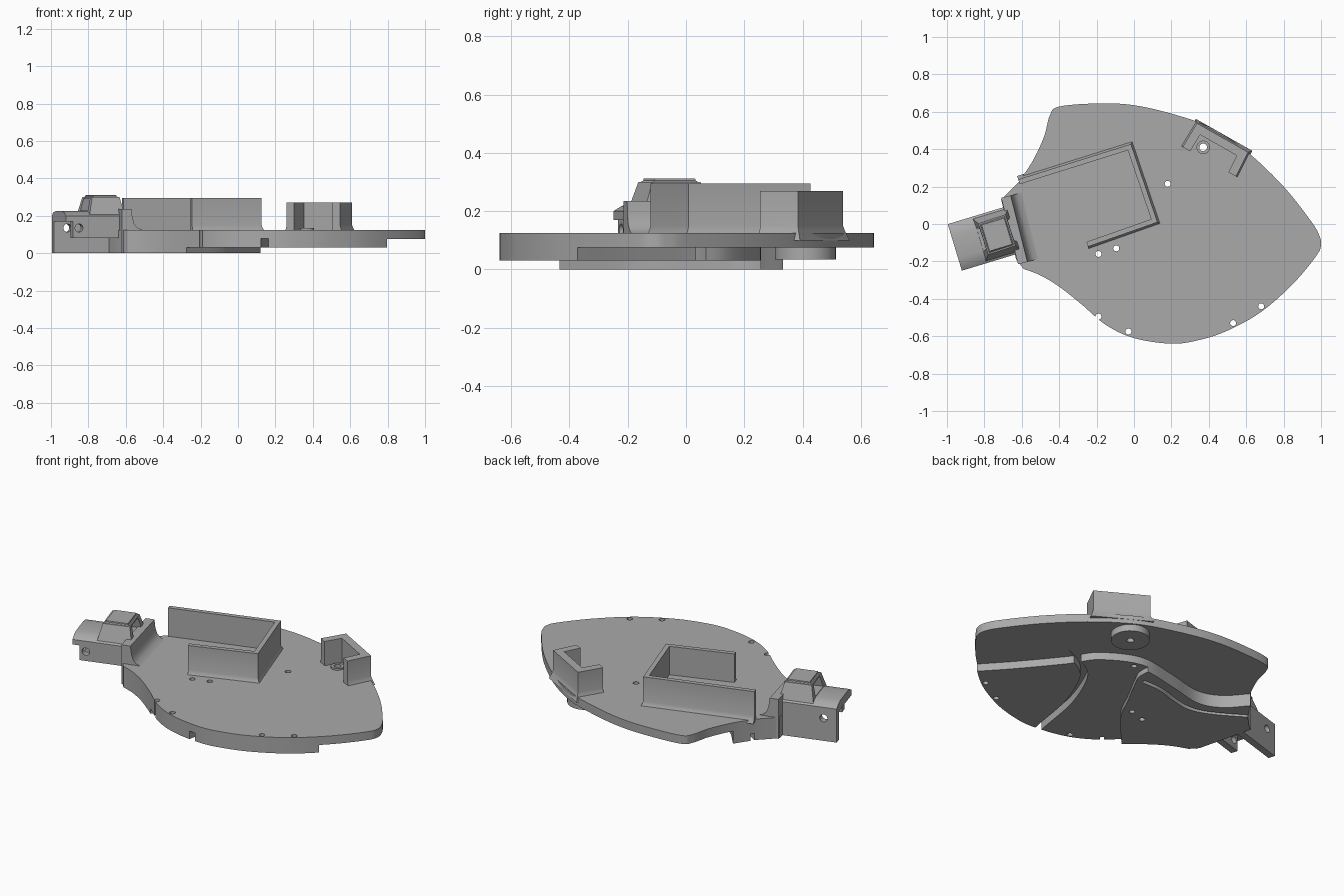
import bpy
import bmesh
import math
from mathutils import Vector, Matrix

if "Cube" in bpy.data.objects:
    bpy.data.objects.remove(bpy.data.objects["Cube"])

grey = bpy.data.materials.new("mid_grey")
grey.use_nodes = True
COLOUR = (0.4, 0.4, 0.4, 1)
grey.diffuse_color = COLOUR
grey.node_tree.nodes["Principled BSDF"].inputs["Base Color"].default_value = COLOUR


def finish(name, bm):
    bmesh.ops.recalc_face_normals(bm, faces=bm.faces)
    mesh = bpy.data.meshes.new(name)
    bm.to_mesh(mesh)
    bm.free()
    mesh.materials.append(grey)
    obj = bpy.data.objects.new(name, mesh)
    bpy.context.collection.objects.link(obj)
    return obj


def smooth(points, closed=False, steps=6):
    """Catmull-Rom curve through the points."""
    pts = [Vector(p) for p in points]
    n = len(pts)
    out = []
    for i in range(n if closed else n - 1):
        if closed:
            a, b, c, d = (pts[(i + k) % n] for k in (-1, 0, 1, 2))
        else:
            a, b, c, d = (pts[min(max(i + k, 0), n - 1)] for k in (-1, 0, 1, 2))
        for s in range(steps):
            t = s / steps
            out.append(0.5 * (2 * b + (c - a) * t + (2 * a - 5 * b + 4 * c - d) * t * t
                              + (3 * b - a - 3 * c + d) * t ** 3))
    return out if closed else out + [pts[-1]]


def prism(name, points, low, high):
    bm = bmesh.new()
    base = bm.faces.new([bm.verts.new((p[0], p[1], low)) for p in points])
    top = bmesh.ops.extrude_face_region(bm, geom=[base])["geom"]
    verts = [g for g in top if isinstance(g, bmesh.types.BMVert)]
    bmesh.ops.translate(bm, verts=verts, vec=(0, 0, high - low))
    return finish(name, bm)


def sweep(name, path, profile):
    """Sweep a closed (left offset, height) profile along a flat path."""
    pts = [Vector(p) for p in path]
    bm = bmesh.new()
    rings = []
    for i, p in enumerate(pts):
        before = (p - pts[i - 1]).normalized() if i else None
        after = (pts[i + 1] - p).normalized() if i < len(pts) - 1 else None
        before, after = before or after, after or before
        n1, n2 = (Vector((-d.y, d.x)) for d in (before, after))
        mitre = (n1 + n2) / (1 + n1.dot(n2))
        rings.append([bm.verts.new((*(p + mitre * off), z)) for off, z in profile])
    for r, s in zip(rings, rings[1:]):
        for k in range(len(r)):
            j = (k + 1) % len(r)
            bm.faces.new((r[k], r[j], s[j], s[k]))
    bm.faces.new(rings[0])
    bm.faces.new(rings[-1])
    return finish(name, bm)


def cylinder(name, x, y, radius, low, high, sides=32):
    bm = bmesh.new()
    bmesh.ops.create_cone(bm, cap_ends=True, segments=sides, radius1=radius, radius2=radius,
                          depth=high - low, matrix=Matrix.Translation((x, y, (low + high) / 2)))
    return finish(name, bm)


def cut(obj, cutters, operation='DIFFERENCE'):
    bpy.context.view_layer.objects.active = obj
    for c in cutters:
        c.hide_render = True
        mod = obj.modifiers.new("cut", 'BOOLEAN')
        mod.operation, mod.object = operation, c
        bpy.ops.object.modifier_apply(modifier=mod.name)
        bpy.data.objects.remove(c)


def band(half, low, high):
    return [(-half, low), (half, low), (half, high), (-half, high)]


# Main plate: leaf-shaped outline with a straight end where the arm joins
TOP = 0.125
rim = smooth([(-.62, .22), (-.54, .34), (-.48, .47), (-.45, .58), (-.40, .628), (-.18, .645),
              (0, .635), (.2, .59), (.4, .52), (.6, .39), (.8, .2), (.95, .01), (.99, -.06),
              (1, -.11), (.975, -.17), (.85, -.32), (.68, -.47), (.5, -.57), (.35, -.62),
              (.2, -.64), (0, -.61), (-.15, -.54), (-.28, -.43), (-.4, -.335), (-.5, -.275),
              (-.59, -.24)])
plate = prism("main_plate", rim + [Vector((-.63, -.19)), Vector((-.71, .13))], 0, TOP)

# Stepped underside: thin back strip, middle level and lowest level
step = smooth([(-.7, .48), (-.56, .35), (-.44, .22), (-.3, .172), (-.08, .22), (.16, .255),
               (.37, .15), (.47, .01), (.65, -.21), (.82, -.4), (.95, -.56)])
back_strip = prism("back_strip_cutter", step + [(1.3, -.56), (1.3, 1), (-.7, 1)], -.2, .075)
edge = smooth([(-.4, -.58), (-.29, -.45), (-.09, -.22), (0, -.05), (.08, .1), (.12, .2), (.1, .34)])
middle = prism("middle_cutter", edge + [(1.4, .34), (1.4, -.9), (-.4, -.9)], -.2, .03)
channel = sweep("cross_channel_cutter",
                smooth([(.12, -.72), (.15, -.6), (.2, -.32), (.29, -.09), (.37, .01), (.5, .08)]),
                band(.02, -.1, .078))
wire_groove = sweep("wire_groove_cutter",
                    smooth([(.07, .16), (-.06, .155), (-.2, .115), (-.32, .1), (-.46, .15), (-.7, .3)]),
                    band(.012, -.1, .04))
holes = [(.18, .215), (-.19, -.16), (-.095, -.13), (-.19, -.495), (-.03, -.575), (.53, -.53), (.68, -.44)]
drills = [cylinder("hole_cutter", x, y, .016, -.3, .4, 20) for x, y in holes]
cut(plate, [back_strip, middle, channel, wire_groove] + drills)

# Pivot boss under the plate, with a raised ring above
PIVOT = (.37, .41)
cut(plate, [cylinder("pivot_boss", *PIVOT, .105, .035, .08),
            cylinder("pivot_ring", *PIVOT, .036, .1, .135)], 'UNION')
cut(plate, [cylinder("pivot_hole_cutter", *PIVOT, .02, -.3, .4)])

# Three-sided tray wall with a fillet along the outer foot
tray = sweep("tray_wall", [(-.615, .225), (-.025, .41), (.108, .018), (-.25, -.108)],
             [(-.013, .11), (.033, .11), (.02, .132), (.014, .15), (.014, .295), (-.013, .295)])

# Corner bracket at the back rim
bracket = sweep("rim_bracket", [(.28, .4), (.345, .508), (.58, .375), (.525, .265)],
                [(-.023, .1), (.04, .1), (.027, .135), (.023, .15), (.023, .27), (-.023, .27)])

# Collar between plate and arm, curving down to the plate
collar = sweep("arm_collar", [(-.62, -.215), (-.71, .14)],
               [(0, 0), (-.05, 0), (-.11, .11), (-.11, .125), (-.085, .135), (-.068, .155),
                (-.058, .185), (-.052, .235), (0, .235)])

# Arm: crowned cover with a deep back wall and a shallow front wall
START = Vector((-.958, -.125))
ALONG = Vector((.957, .29)).normalized()


def on_arm(s):
    return START + ALONG * s


cover = sweep("arm_cover", [on_arm(0), on_arm(.31)],
              [(-.13, .17), (.13, .17), (.13, .2), (.1, .218), (.06, .225),
               (-.06, .225), (-.1, .218), (-.13, .2)])
arm_back = sweep("arm_back_wall", [on_arm(0), on_arm(.31)],
                 [(.09, 0), (.13, 0), (.13, .19), (.09, .19)])
arm_front = sweep("arm_front_wall", [on_arm(.04), on_arm(.34)],
                  [(-.125, .08), (-.085, .08), (-.085, .19), (-.125, .19)])
turn = Matrix.Rotation(math.atan2(ALONG.y, ALONG.x), 4, 'Z')
for wall in (arm_back, arm_front):
    pin = cylinder("pin_cutter", 0, 0, .022, -.4, .4, 24)
    pin.data.transform(Matrix.Translation((*on_arm(.075), .135)) @ turn
                       @ Matrix.Rotation(math.pi / 2, 4, 'X'))
    cut(wall, [pin])

# Strap loop on the arm: tapered block with a tunnel along the arm
bm = bmesh.new()
bmesh.ops.create_cube(bm, size=1)
for v in bm.verts:
    upper = v.co.z > 0
    v.co = (math.copysign(.075 if upper else .1, v.co.x),
            math.copysign(.085 if upper else .12, v.co.y), .312 if upper else .2)
bmesh.ops.bevel(bm, geom=[e for e in bm.edges if all(v.co.z > .3 for v in e.verts)],
                offset=.012, segments=3, affect='EDGES')
bmesh.ops.transform(bm, verts=bm.verts, matrix=Matrix.Translation((*on_arm(.235), 0)) @ turn)
loop = finish("strap_loop", bm)
cut(loop, [sweep("tunnel_cutter", [on_arm(0), on_arm(.5)],
                 [(-.068, .228), (.068, .228), (.055, .292), (-.055, .292)])])

# Smooth shading with sharp corners kept
bpy.ops.object.select_all(action='DESELECT')
for obj in (plate, tray, bracket, collar, cover, arm_back, arm_front, loop):
    obj.select_set(True)
bpy.context.view_layer.objects.active = plate
bpy.ops.object.shade_smooth_by_angle(angle=math.radians(30))
